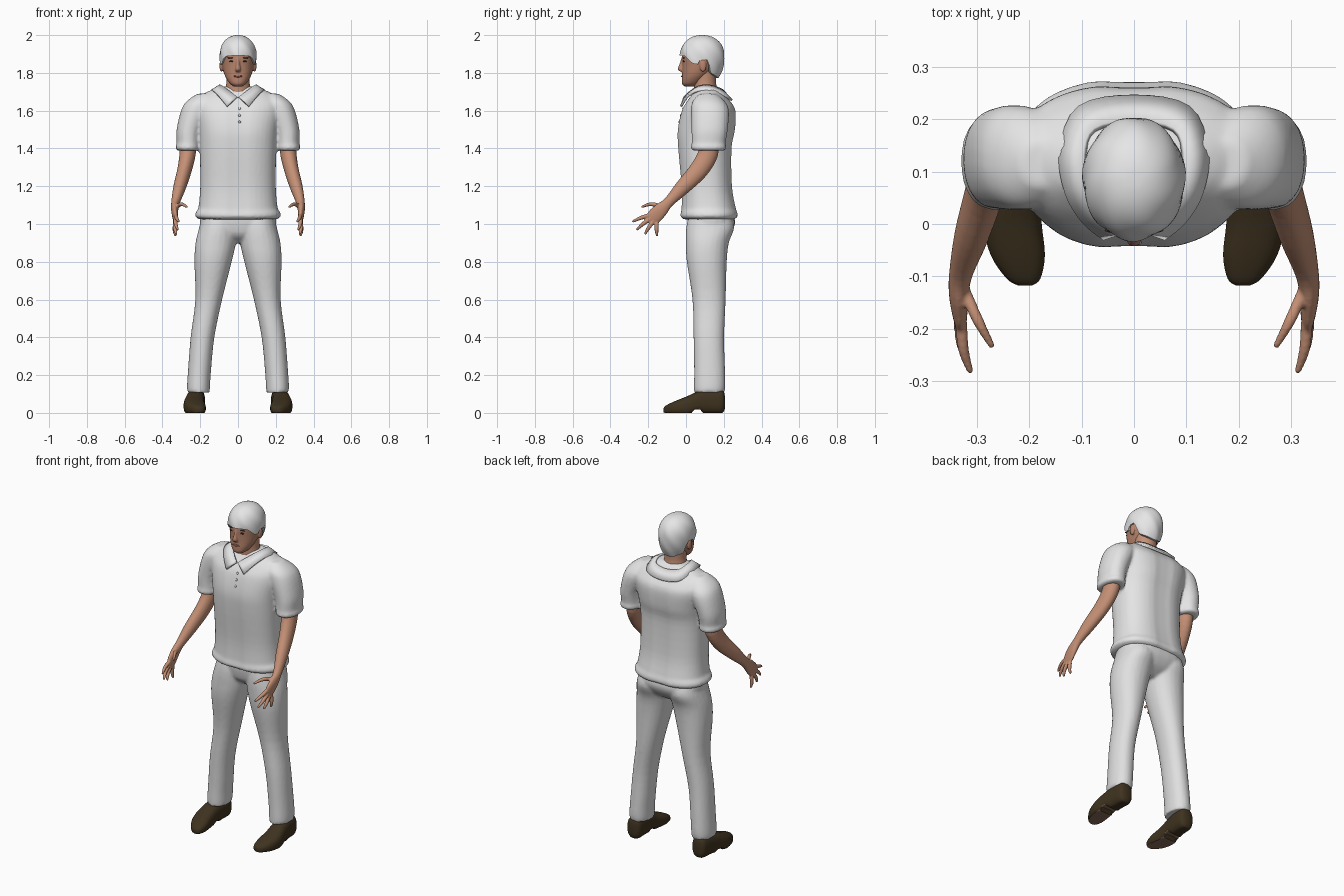
import bpy, bmesh, math
from mathutils import Vector

if "Cube" in bpy.data.objects:
    bpy.data.objects.remove(bpy.data.objects["Cube"])

X, Y, Z = Vector((1, 0, 0)), Vector((0, 1, 0)), Vector((0, 0, 1))


def material(name, r, g, b):
    m = bpy.data.materials.new(name)
    m.diffuse_color = (r, g, b, 1)
    m.use_nodes = True
    m.node_tree.nodes["Principled BSDF"].inputs["Base Color"].default_value = m.diffuse_color
    return m


SHIRT = material("shirt white", .78, .78, .78)
PANTS = material("trouser white", .74, .74, .74)
HAIR = material("hair white", .80, .80, .81)
SKIN = material("skin", .56, .28, .18)
FACE = material("face skin", .47, .23, .15)
LIP = material("lip", .30, .10, .075)
DARK = material("eye dark", .05, .03, .022)
SHOE = material("shoe brown", .05, .033, .014)
SOLE = material("sole tan", .25, .14, .10)


def spline(rings, sub):
    """Smoothly interpolate the given cross-sections."""
    out = []
    for i in range(len(rings) - 1):
        p = [rings[max(0, min(len(rings) - 1, i + k))] for k in (-1, 0, 1, 2)]
        for j in range(sub):
            t = j / sub
            out.append([.5 * (2 * b + (c - a) * t + (2 * a - 5 * b + 4 * c - d) * t * t
                              + (3 * b - a - 3 * c + d) * t ** 3) for a, b, c, d in zip(*p)])
    return out + [list(rings[-1])]


def bridge(bm, loops):
    """Skin closed loops and cap both ends."""
    n = len(loops[0])
    for a, b in zip(loops, loops[1:]):
        for k in range(n):
            bm.faces.new((a[k], a[(k + 1) % n], b[(k + 1) % n], b[k]))
    bm.faces.new(loops[0])
    bm.faces.new(loops[-1])


def loft(bm, rings, axes=None, n=24, p=2.0, sub=4, side=1, dip=0):
    """Rings are (x, y, z, half width, half depth); axes None follows the path."""
    rs = spline(rings, sub)
    pts = [Vector((r[0] * side, r[1], r[2])) for r in rs]
    loops = []
    for i, (r, c) in enumerate(zip(rs, pts)):
        if axes:
            u, v = axes
        else:
            t = (pts[min(i + 1, len(pts) - 1)] - pts[max(i - 1, 0)]).normalized()
            u = (X - t * t.dot(X)).normalized()
            v = t.cross(u)
        loop = []
        for k in range(n):
            a = 2 * math.pi * (k + .5) / n
            ca, sa = math.cos(a), math.sin(a)
            du = max(r[3], .001) * math.copysign(abs(ca) ** (2 / p), ca)
            dv = max(r[4], .001) * math.copysign(abs(sa) ** (2 / p), sa)
            dv *= 1 - dip * math.exp(-(du / .045) ** 2)
            loop.append(bm.verts.new(c + u * du + v * dv))
        loops.append(loop)
    bridge(bm, loops)


def blob(bm, loc, size):
    """Ellipsoid."""
    g = bmesh.ops.create_uvsphere(bm, u_segments=16, v_segments=10, radius=1)
    for v in g["verts"]:
        v.co = Vector((v.co.x * size[0], v.co.y * size[1], v.co.z * size[2])) + Vector(loc)


def finish(bm, name, mats, voxel=0, smooth=3, angle=50):
    bmesh.ops.recalc_face_normals(bm, faces=bm.faces)
    me = bpy.data.meshes.new(name)
    bm.to_mesh(me)
    bm.free()
    ob = bpy.data.objects.new(name, me)
    bpy.context.collection.objects.link(ob)
    for m in mats:
        me.materials.append(m)
    bpy.ops.object.select_all(action='DESELECT')
    bpy.context.view_layer.objects.active = ob
    ob.select_set(True)
    bpy.ops.object.shade_smooth_by_angle(angle=math.radians(angle))
    if voxel:  # fuse overlapping volumes into one skin
        r = ob.modifiers.new("fuse", 'REMESH')
        r.mode, r.voxel_size, r.use_smooth_shade = 'VOXEL', voxel, True
        s = ob.modifiers.new("soften", 'SMOOTH')
        s.factor, s.iterations = .5, smooth
    return ob


# Shirt: torso with rolled hem, plus two sleeves with cuffs
bm = bmesh.new()
loft(bm, [(0, .122, 1.025, .205, .14), (0, .122, 1.04, .226, .156), (0, .122, 1.065, .222, .153),
          (0, .12, 1.085, .210, .148), (0, .11, 1.2, .200, .138), (0, .10, 1.4, .203, .146),
          (0, .108, 1.5, .212, .156), (0, .12, 1.6, .232, .146), (0, .12, 1.65, .226, .118),
          (0, .118, 1.69, .18, .085), (0, .115, 1.72, .115, .06), (0, .115, 1.728, .08, .045)],
     (X, Y), n=40, p=2.4, dip=.06)
for s in (1, -1):
    loft(bm, [(.265, .12, 1.388, .056, .084), (.266, .12, 1.405, .066, .094), (.264, .12, 1.43, .061, .09),
              (.258, .125, 1.5, .067, .096), (.222, .127, 1.6, .08, .1), (.195, .12, 1.65, .077, .085),
              (.17, .115, 1.69, .045, .045)], (X, Y), p=2.2, side=s)
finish(bm, "shirt", [SHIRT], .009)

# Collar: folded strip, open at the throat
inner = [(.004, -.008, 1.672), (.05, .03, 1.705), (.085, .075, 1.73), (.094, .13, 1.732), (.075, .18, 1.715), (0, .195, 1.705)]
outer = [(.058, -.026, 1.622), (.098, .006, 1.672), (.13, .06, 1.704), (.14, .14, 1.70), (.105, .222, 1.668), (0, .243, 1.655)]
bm = bmesh.new()
rows = []
for line in (inner, outer):
    full = line + [(-x, y, z) for x, y, z in line[-2::-1]]
    rows.append([bm.verts.new(c) for c in spline(full, 4)])
for k in range(len(rows[0]) - 1):
    bm.faces.new((rows[0][k], rows[0][k + 1], rows[1][k + 1], rows[1][k]))
collar = finish(bm, "collar", [SHIRT])
sol = collar.modifiers.new("cloth", 'SOLIDIFY')
sol.thickness, sol.offset = .012, 0

# Buttons on the placket
bm = bmesh.new()
for z, y in ((1.61, -.014), (1.575, -.026), (1.54, -.034)):
    blob(bm, (.008, y, z), (.007, .006, .007))
finish(bm, "buttons", [PANTS])

# Trousers: hips and two legs
bm = bmesh.new()
loft(bm, [(0, .12, .90, .04, .05), (0, .125, .94, .15, .105), (0, .134, 1.0, .202, .13),
          (0, .128, 1.06, .198, .125)], (X, Y), p=2.3, dip=.05)
for s in (1, -1):
    loft(bm, [(.209, .123, .108, .059, .08), (.209, .125, .14, .061, .083), (.204, .125, .22, .061, .082),
              (.188, .121, .4, .063, .081), (.155, .122, .6, .071, .088), (.132, .11, .8, .099, .106),
              (.118, .113, .9, .107, .114), (.106, .128, .98, .1, .127), (.1, .125, 1.05, .09, .11)],
         (X, Y), p=2.15, side=s)
finish(bm, "trousers", [PANTS], .009)

# Arms with hands
FINGERS = [[(.33, -.19, 1.048), (.326, -.24, 1.032), (.312, -.284, 1.012)],
           [(.332, -.182, 1.033), (.33, -.228, 1.0), (.318, -.262, .968)],
           [(.333, -.172, 1.016), (.334, -.2, .977), (.326, -.218, .945)],
           [(.333, -.155, 1.005), (.336, -.156, .968), (.331, -.153, .935)],
           [(.325, -.125, 1.092), (.298, -.185, 1.105), (.27, -.236, 1.09)]]
for s, label in ((1, "left"), (-1, "right")):
    bm = bmesh.new()
    loft(bm, [(.262, .122, 1.46, .046, .054), (.267, .116, 1.37, .043, .053), (.284, .065, 1.283, .038, .05),
              (.31, -.02, 1.192, .033, .04), (.33, -.09, 1.118, .023, .028), (.335, -.13, 1.078, .019, .037),
              (.333, -.165, 1.043, .015, .041), (.331, -.187, 1.024, .011, .034)], side=s)
    for f in FINGERS:
        (a, b, c) = f
        loft(bm, [a + (.0115, .0115), b + (.0105, .0105), c + (.006, .006)], n=12, side=s)
    finish(bm, label + "_arm", [SKIN], .0045, 2)

# Shoes: flat forefoot, raised arch, heel block
for s, label in ((1, "left"), (-1, "right")):
    bm = bmesh.new()
    loft(bm, [(.208, -.118, .015, .012, .012), (.211, -.105, .018, .032, .022), (.222, -.06, .025, .052, .037),
              (.232, 0, .035, .056, .051), (.229, .06, .05, .051, .062), (.223, .12, .06, .048, .065),
              (.22, .18, .06, .045, .065), (.22, .2, .06, .034, .052), (.22, .207, .055, .012, .025)],
         (X, Z), p=2.6, side=s)
    for v in bm.verts:
        v.co.z = max(v.co.z, .018 if .03 < v.co.y < .085 else 0)
    bmesh.ops.recalc_face_normals(bm, faces=bm.faces)
    for f in bm.faces:
        if f.normal.z < -.8 and f.calc_center_median().y < .09:
            f.material_index = 1
    finish(bm, label + "_shoe", [SHOE, SOLE])

# Neck
bm = bmesh.new()
loft(bm, [(0, .105, 1.64, .085, .07), (0, .105, 1.7, .07, .062), (0, .1, 1.75, .062, .06),
          (0, .1, 1.83, .065, .065)], (X, Y))
finish(bm, "neck", [SKIN])

# Head with nose, chin and ears
bm = bmesh.new()
loft(bm, [(0, .02, 1.727, .02, .025), (0, .026, 1.742, .042, .047), (0, .042, 1.77, .062, .064),
          (0, .06, 1.8, .075, .08), (0, .08, 1.84, .084, .1), (0, .086, 1.88, .088, .107),
          (0, .09, 1.92, .086, .107), (0, .09, 1.96, .066, .085), (0, .09, 1.98, .02, .03)], (X, Y), n=32, p=2.1)
loft(bm, [(0, -.016, 1.88, .008, .008), (0, -.022, 1.85, .009, .012), (0, -.028, 1.82, .015, .016),
          (0, -.022, 1.806, .012, .008)], (X, Y), n=12)
blob(bm, (0, -.006, 1.752), (.022, .016, .016))
for s in (1, -1):
    blob(bm, (s * .088, .09, 1.838), (.01, .018, .033))
finish(bm, "head", [FACE], .0045, 2)

# Painted face details
bm = bmesh.new()
for s in (1, -1):
    blob(bm, (s * .034, -.012, 1.861), (.014, .005, .0045))
    blob(bm, (s * .036, -.012, 1.879), (.02, .005, .0035))
finish(bm, "eyes_and_brows", [DARK])
bm = bmesh.new()
blob(bm, (0, -.02, 1.782), (.024, .006, .0055))
finish(bm, "mouth", [LIP])

# Hair: rounded cap whose hairline drops at the sideburns and nape
HAIRLINE = [(-1.01, 1.892), (-.75, 1.888), (-.45, 1.85), (-.2, 1.845), (-.1, 1.868), (.25, 1.868), (.45, 1.80), (1.01, 1.772)]


def hairline(f):
    for (a, za), (b, zb) in zip(HAIRLINE, HAIRLINE[1:]):
        if a <= f <= b:
            return za + (zb - za) * (f - a) / (b - a)


bm = bmesh.new()
loops = []
N, ROWS = 56, 16
for j in range(ROWS + 2):
    loop = []
    for k in range(N):
        a = 2 * math.pi * k / N
        t = min(j, ROWS) / ROWS
        z = 1.9995 - (1.9995 - hairline(math.sin(a))) * t ** 1.6
        h = (z - 1.885) / .115
        r = (1 - h ** 2.2) ** (1 / 2.2) if h > 0 else 1 - .28 * h * h
        r *= 1 + .022 * math.sin(7 * a + 50 * z) * t
        if j > ROWS:
            r *= .8
        loop.append(bm.verts.new((.098 * r * math.cos(a), .086 + .118 * r * math.sin(a), z)))
    loops.append(loop)
bridge(bm, loops)
finish(bm, "hair", [HAIR])
